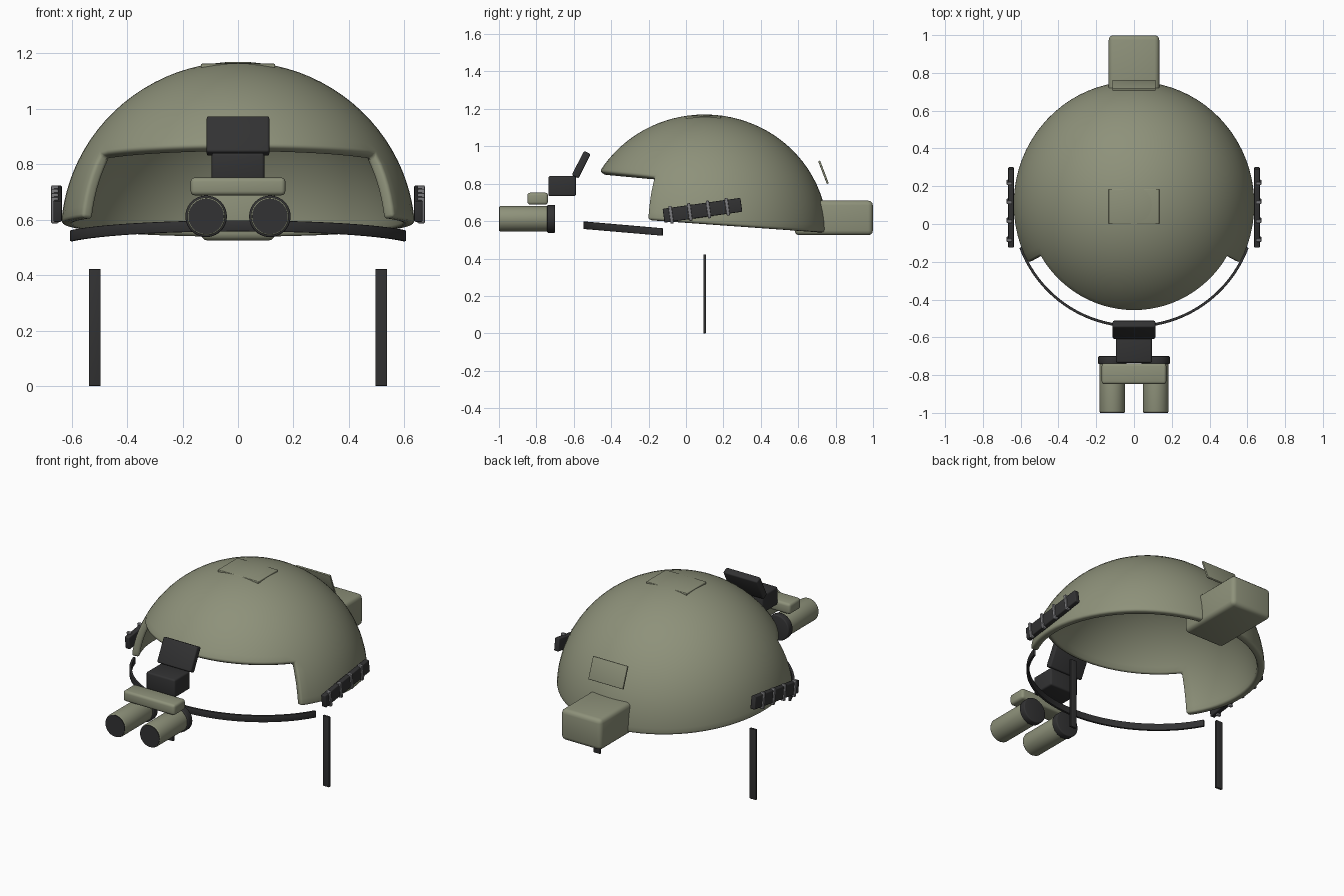
import bpy, bmesh
from math import sin, cos, asin, atan2, hypot, radians, pi
from mathutils import Vector

cube = bpy.data.objects.get("Cube")
if cube:
    bpy.data.objects.remove(cube, do_unlink=True)


def material(name, rgb):
    m = bpy.data.materials.new(name)
    m.use_nodes = True
    m.diffuse_color = (*rgb, 1)
    bsdf = next(n for n in m.node_tree.nodes if n.type == 'BSDF_PRINCIPLED')
    bsdf.inputs["Base Color"].default_value = (*rgb, 1)
    bsdf.inputs["Roughness"].default_value = 0.7
    return m


OLIVE = material("olive_drab", (0.27, 0.285, 0.195))
BLACK = material("matte_black", (0.032, 0.032, 0.033))
GREY = material("metal_grey", (0.2, 0.2, 0.21))


def finish(name, bm, mat, loc=(0, 0, 0), tilt=0, thickness=0, bevel=0, segments=3):
    """Turn a bmesh into a named object with thickness, rounded edges and smooth shading."""
    mesh = bpy.data.meshes.new(name)
    bm.to_mesh(mesh)
    bm.free()
    mesh.materials.append(mat)
    ob = bpy.data.objects.new(name, mesh)
    bpy.context.scene.collection.objects.link(ob)
    ob.location = loc
    ob.rotation_euler.x = radians(tilt)
    if thickness:
        solid = ob.modifiers.new("thickness", 'SOLIDIFY')
        solid.thickness = thickness
        solid.offset = -1
    if bevel:
        mod = ob.modifiers.new("rounding", 'BEVEL')
        mod.width = bevel
        mod.segments = segments
        mod.limit_method = 'ANGLE'
        mod.angle_limit = radians(40)
    bpy.ops.object.select_all(action='DESELECT')
    ob.select_set(True)
    bpy.context.view_layer.objects.active = ob
    bpy.ops.object.convert(target='MESH')
    bpy.ops.object.shade_smooth_by_angle(angle=radians(35))
    return ob


def box(name, mat, loc, size, tilt=0, bevel=0.01):
    bm = bmesh.new()
    bmesh.ops.create_cube(bm, size=1)
    bmesh.ops.scale(bm, vec=size, verts=bm.verts)
    return finish(name, bm, mat, loc, tilt, bevel=bevel)


def cylinder(name, mat, x, z, y0, y1, radius, bevel=0.006):
    """Cylinder lying along y."""
    bm = bmesh.new()
    bmesh.ops.create_cone(bm, cap_ends=True, segments=40, radius1=radius,
                          radius2=radius, depth=y1 - y0)
    return finish(name, bm, mat, (x, (y0 + y1) / 2, z), 90, bevel=bevel)


def face_outward(bm, centre):
    bm.normal_update()
    for f in bm.faces:
        if f.normal.dot(f.calc_center_median() - centre) < 0:
            f.normal_flip()


# Helmet shell: ellipsoid with a slanted rim and an open face
CENTRE = Vector((0, 0.1, 0.54))
RX, RY, RZ = 0.64, 0.655, 0.63
OPENING = radians(62)
BRIM = (0.822, -0.095)     # height at y = 0, slope along y
RIM = (0.594, -0.072)


def latitude(phi, plane):
    """Latitude at which the ellipsoid meets a sloping plane."""
    height, slope = plane
    k = slope * RY * cos(phi)
    rest = height + slope * CENTRE.y - CENTRE.z
    return asin(rest / hypot(RZ, k)) - atan2(k, RZ)


def on_shell(phi, lat):
    return CENTRE + Vector((RX * sin(phi) * cos(lat), -RY * cos(phi) * cos(lat), RZ * sin(lat)))


def helmet_shell():
    bm = bmesh.new()
    front, back, upper, lower = 28, 52, 16, 6
    angles = [-OPENING + 2 * OPENING * i / front for i in range(front)]
    angles += [OPENING + 2 * (pi - OPENING) * i / back for i in range(back)]
    pole = bm.verts.new(on_shell(0, pi / 2))
    columns = []
    for i, phi in enumerate(angles):
        brim, rim = latitude(phi, BRIM), latitude(phi, RIM)
        lats = [pi / 2 + (brim - pi / 2) * j / upper for j in range(1, upper + 1)]
        if i == 0 or i >= front:
            lats += [brim + (rim - brim) * j / lower for j in range(1, lower + 1)]
        columns.append([bm.verts.new(on_shell(phi, t)) for t in lats])
    for i, a in enumerate(columns):
        b = columns[(i + 1) % len(columns)]
        bm.faces.new((pole, a[0], b[0]))
        for j in range(min(len(a), len(b)) - 1):
            bm.faces.new((a[j], a[j + 1], b[j + 1], b[j]))
    face_outward(bm, CENTRE)
    finish("helmet_shell", bm, OLIVE, thickness=0.042, bevel=0.013)


helmet_shell()


# Brow band: curved strap below the opening
def brow_band():
    bm = bmesh.new()
    pairs = []
    for i in range(41):
        phi = radians(-69.5 + 139 * i / 40)
        x, y = 0.648 * sin(phi), 0.1 - 0.648 * cos(phi)
        mid = 0.531 - 0.085 * y
        pairs.append([bm.verts.new((x, y, mid + s * 0.02)) for s in (-1, 1)])
    for a, b in zip(pairs, pairs[1:]):
        bm.faces.new((a[0], b[0], b[1], a[1]))
    face_outward(bm, Vector((0, 0.1, 0.55)))
    finish("brow_band", bm, BLACK, thickness=0.014, bevel=0.003, segments=2)


brow_band()

# Crown patch, rear plate and rear pouch
box("crown_patch", OLIVE, (0, 0.093, 1.153), (0.268, 0.187, 0.02), bevel=0.004)
box("rear_plate", OLIVE, (0, 0.735, 0.861), (0.23, 0.011, 0.13), tilt=21, bevel=0.003)
box("rear_pouch", OLIVE, (0, 0.79, 0.617), (0.268, 0.418, 0.185), bevel=0.025)

# Side rails with ribs, and hanging straps
for side, s in (("left", 1), ("right", -1)):
    box(f"{side}_rail", BLACK, (s * 0.651, 0.088, 0.658), (0.03, 0.42, 0.075), tilt=8, bevel=0.005)
    for n in range(4):
        y = -0.08 + 0.1 * n
        box(f"{side}_rail_rib_{n + 1}", GREY, (s * 0.661, y, 0.658 + 0.14 * (y - 0.088)),
            (0.026, 0.017, 0.095), tilt=8, bevel=0.004)
    box(f"{side}_strap", BLACK, (s * 0.517, 0.1, 0.211), (0.043, 0.014, 0.422), bevel=0.003)

# Goggle mount
box("mount_plate", BLACK, (0, -0.56, 0.902), (0.226, 0.04, 0.145), tilt=-27, bevel=0.008)
box("mount_arm", BLACK, (0, -0.662, 0.787), (0.19, 0.147, 0.108), bevel=0.01)
box("goggle_bridge", OLIVE, (0, -0.793, 0.72), (0.342, 0.11, 0.064), bevel=0.015)

# Goggle tubes, lenses and eyepieces
for side, s in (("left", 1), ("right", -1)):
    x, z = s * 0.115, 0.612
    cylinder(f"{side}_goggle_tube", OLIVE, x, z, -0.997, -0.71, 0.068, bevel=0.006)
    cylinder(f"{side}_goggle_lens", BLACK, x, z, -1.0, -0.992, 0.064, bevel=0)
    cylinder(f"{side}_goggle_eyepiece", BLACK, x, z, -0.742, -0.7, 0.075, bevel=0.006)
